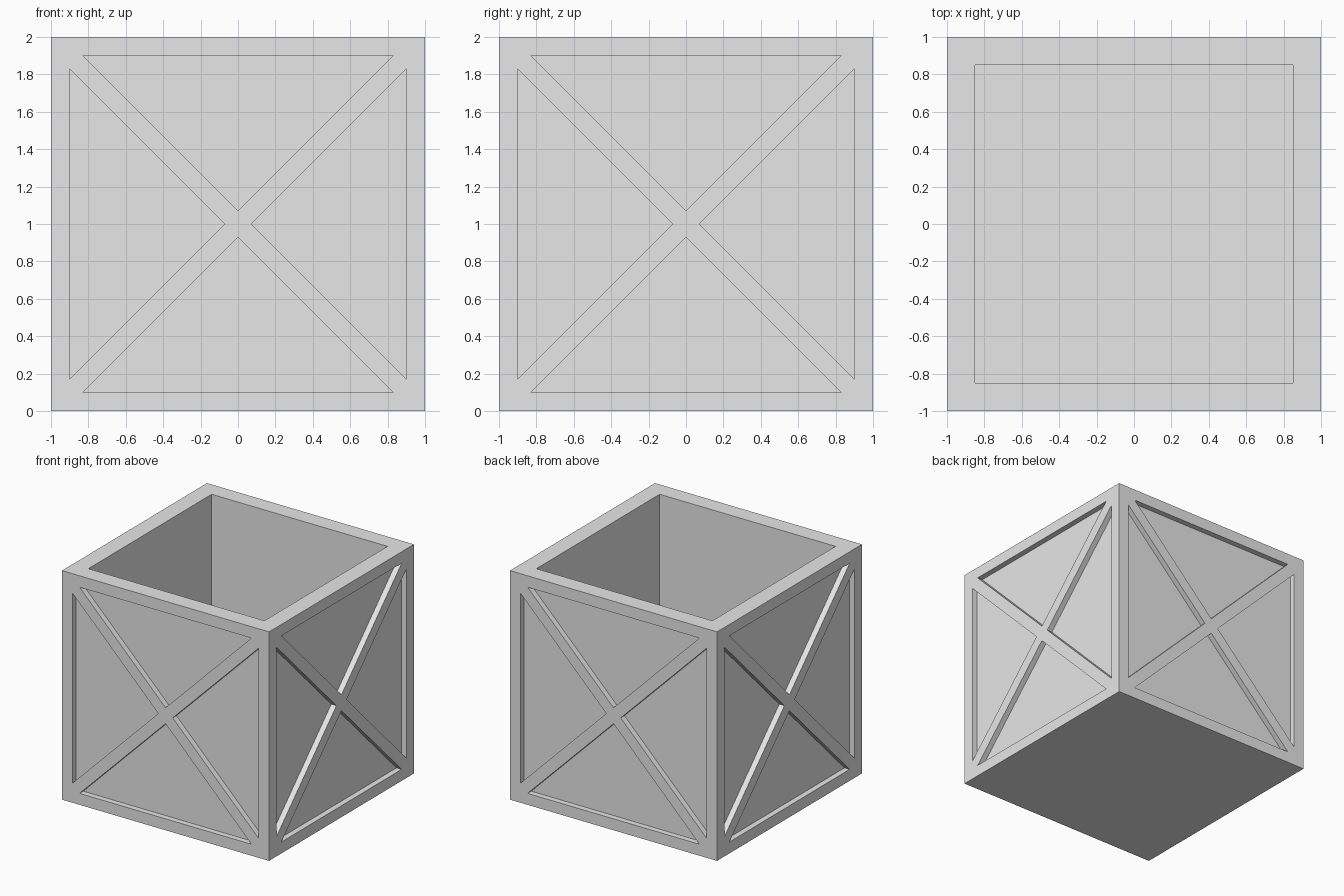
import bpy
import bmesh
from math import pi
from mathutils import Matrix, Vector

cube = bpy.data.objects.get("Cube")
if cube:
    bpy.data.objects.remove(cube, do_unlink=True)

WALL = 0.15      # thickness of walls and floor
RECESS = 0.05    # depth of the triangular panels
RAIL = 0.1       # width of the frame around each side
BRACE = 0.07     # distance from centre to each triangle's tip

grey = bpy.data.materials.new("light_grey")
grey.use_nodes = True
colour = (0.8, 0.8, 0.8, 1)
grey.diffuse_color = colour
grey.node_tree.nodes["Principled BSDF"].inputs["Base Color"].default_value = colour


def make_object(name, bm):
    bmesh.ops.recalc_face_normals(bm, faces=bm.faces)
    mesh = bpy.data.meshes.new(name)
    bm.to_mesh(mesh)
    bm.free()
    mesh.materials.append(grey)
    obj = bpy.data.objects.new(name, mesh)
    bpy.context.collection.objects.link(obj)
    return obj


def add_box(bm, size, centre):
    matrix = Matrix.Translation(centre) @ Matrix.Diagonal((*size, 1))
    bmesh.ops.create_cube(bm, size=1, matrix=matrix)


def add_prism(bm, points, y0, y1, matrix):
    """Extrude an outline in the x-z plane from y0 to y1."""
    verts = [bm.verts.new(matrix @ Vector((x, y0, z))) for x, z in points]
    face = bm.faces.new(verts)
    new = bmesh.ops.extrude_face_region(bm, geom=[face])["geom"]
    moved = [v for v in new if isinstance(v, bmesh.types.BMVert)]
    shift = matrix.to_3x3() @ Vector((0, y1 - y0, 0))
    bmesh.ops.translate(bm, verts=moved, vec=shift)


# Solid crate block
bm = bmesh.new()
add_box(bm, (2, 2, 2), (0, 0, 1))
crate = make_object("open_crate", bm)

# Cutter for the inner cavity and four triangular recesses on every side
bm = bmesh.new()
inner = 2 - 2 * WALL
add_box(bm, (inner, inner, 2), (0, 0, 1 + WALL))
reach = 1 - RAIL
half = reach - BRACE
triangle = [(0, BRACE), (half, reach), (-half, reach)]
for side in range(4):
    for turn in range(4):
        place = (Matrix.Translation((0, 0, 1))
                 @ Matrix.Rotation(side * pi / 2, 4, 'Z')
                 @ Matrix.Rotation(turn * pi / 2, 4, 'Y'))
        add_prism(bm, triangle, -1.1, -1 + RECESS, place)
cutter = make_object("crate_cutter", bm)
cutter.hide_render = True

# Carve the crate, then discard the cutter
carve = crate.modifiers.new("carve", 'BOOLEAN')
carve.operation = 'DIFFERENCE'
carve.solver = 'EXACT'
carve.object = cutter
bpy.context.view_layer.objects.active = crate
bpy.ops.object.modifier_apply(modifier=carve.name)
bpy.data.objects.remove(cutter, do_unlink=True)
